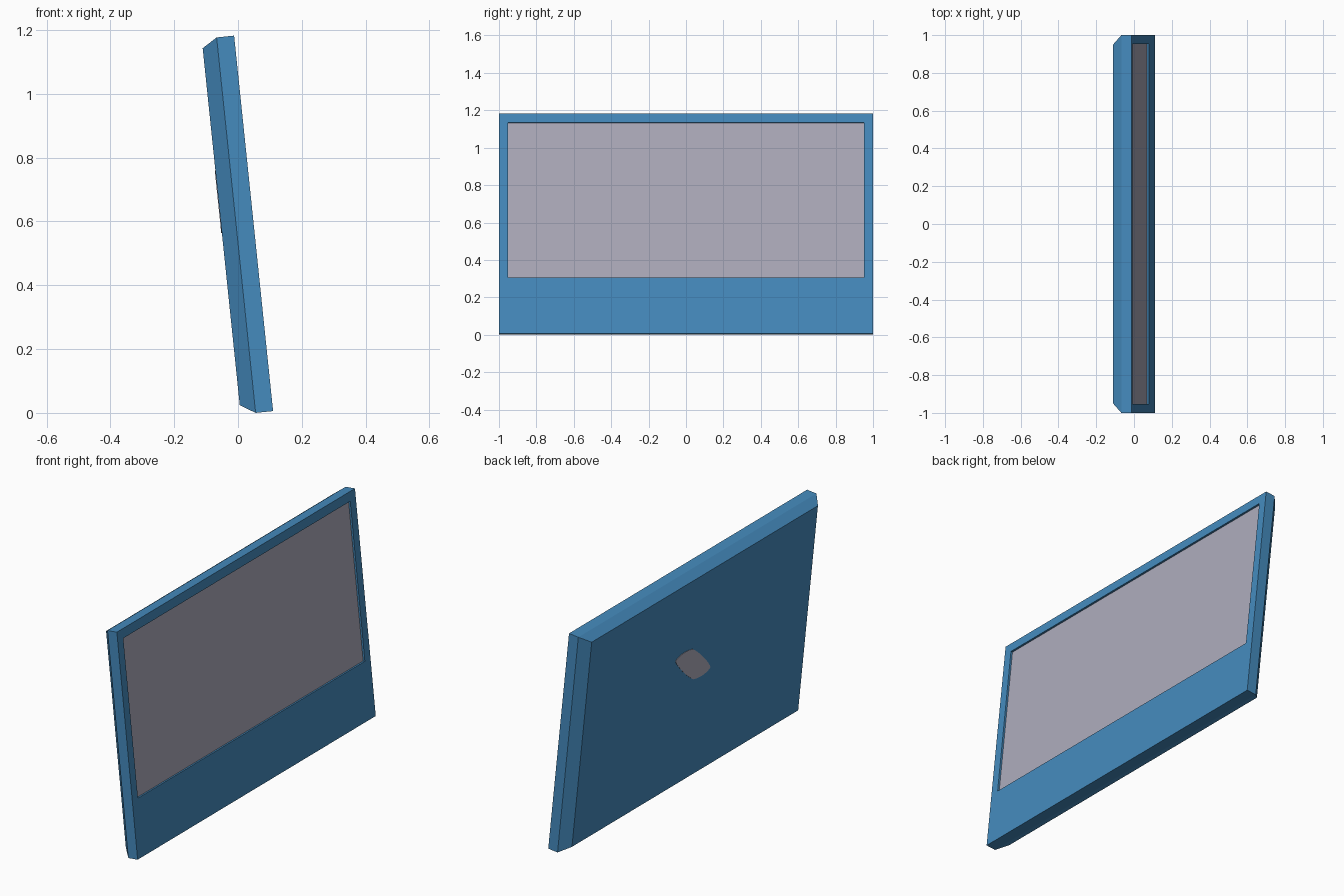
import bpy, bmesh, math
from mathutils import Vector

if "Cube" in bpy.data.objects:
    bpy.data.objects.remove(bpy.data.objects["Cube"])

LEAN = math.radians(5.93)
UP = Vector((-math.sin(LEAN), 0, math.cos(LEAN)))   # up along the leaning face
OUT = Vector((math.cos(LEAN), 0, math.sin(LEAN)))   # screen normal
FOOT = Vector((0.11, 0, 0.0057))                    # bottom edge of front face
HEIGHT = 1.183


def place(depth, y, u):
    return FOOT + UP * u - OUT * depth + Vector((0, y, 0))


def material(name, srgb):
    lin = [((c / 255 + 0.055) / 1.055) ** 2.4 for c in srgb]
    m = bpy.data.materials.new(name)
    m.diffuse_color = (*lin, 1)
    m.use_nodes = True
    m.node_tree.nodes["Principled BSDF"].inputs["Base Color"].default_value = m.diffuse_color
    return m


def finish(bm, name, mats):
    bmesh.ops.recalc_face_normals(bm, faces=bm.faces)
    me = bpy.data.meshes.new(name)
    bm.to_mesh(me)
    bm.free()
    for m in mats:
        me.materials.append(m)
    ob = bpy.data.objects.new(name, me)
    bpy.context.collection.objects.link(ob)


blue = material("casing blue", (69, 139, 190))
grey = material("screen grey", (174, 172, 188))

# Casing: rectangular rings (depth, half width, low, high) from screen to back
rings = [(0.010, 0.953, 0.302, 1.134),
         (0.000, 0.953, 0.302, 1.134),
         (0.000, 1.000, 0.000, HEIGHT),
         (0.055, 1.000, 0.000, HEIGHT),
         (0.102, 0.950, 0.029, HEIGHT - 0.029)]
bm = bmesh.new()
loops = [[bm.verts.new(place(d, y, u)) for y, u in ((-w, lo), (w, lo), (w, hi), (-w, hi))]
         for d, w, lo, hi in rings]
for a, b in zip(loops, loops[1:]):
    for i in range(4):
        j = (i + 1) % 4
        bm.faces.new((a[i], a[j], b[j], b[i]))
screen = bm.faces.new(loops[0])
screen.material_index = 1
bm.faces.new(loops[-1])
finish(bm, "display_casing", [blue, grey])

# Back patch: thin slanted plate with rounded corners
bm = bmesh.new()
A, B = Vector((0.157, 0.076)), Vector((0.014, 0.088))
outline = []
for i in range(32):
    t = 2 * math.pi * i / 32
    c, s = (math.copysign(abs(f) ** 1.5, f) for f in (math.cos(t), math.sin(t)))
    outline.append(A * c + B * s + Vector((0.03, 0.67)))
inner, outer = ([bm.verts.new(place(d, p.x, p.y)) for p in outline] for d in (0.101, 0.104))
for i in range(32):
    j = (i + 1) % 32
    bm.faces.new((inner[i], inner[j], outer[j], outer[i]))
bm.faces.new(inner)
bm.faces.new(outer)
finish(bm, "back_patch", [grey])
